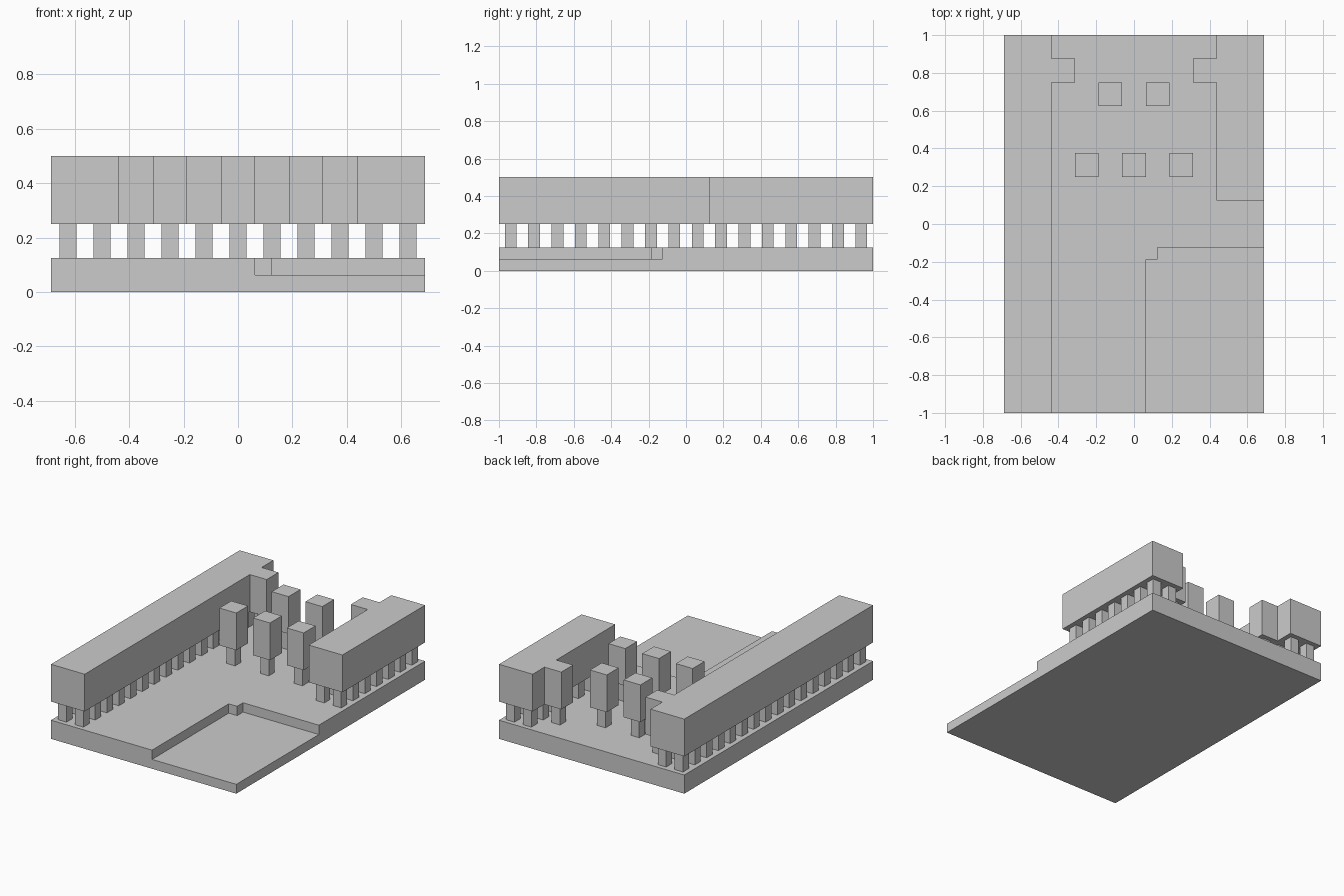
import bpy
import bmesh

cube = bpy.data.objects.get("Cube")
if cube:
    bpy.data.objects.remove(cube, do_unlink=True)

U = 0.125                       # one grid cell
COLS, ROWS = 11, 16
X0, Y0 = -COLS * U / 2, -ROWS * U / 2
FLOOR, SUNK, SOFFIT, TOP = U, U / 2, 2 * U, 4 * U

stone = bpy.data.materials.new("grey stone")
stone.use_nodes = True
stone.diffuse_color = (0.6, 0.6, 0.6, 1)
bsdf = next(n for n in stone.node_tree.nodes if n.type == 'BSDF_PRINCIPLED')
bsdf.inputs["Base Color"].default_value = (0.6, 0.6, 0.6, 1)


def finish(name, bm):
    bmesh.ops.recalc_face_normals(bm, faces=bm.faces)
    mesh = bpy.data.meshes.new(name)
    bm.to_mesh(mesh)
    bm.free()
    mesh.materials.append(stone)
    obj = bpy.data.objects.new(name, mesh)
    bpy.context.collection.objects.link(obj)
    return obj


def add_prism(bm, outline, z0, z1):
    """Extrude an outline given in grid cells from z0 up to z1."""
    face = bm.faces.new([bm.verts.new((X0 + c * U, Y0 + r * U, z0)) for c, r in outline])
    new = bmesh.ops.extrude_face_region(bm, geom=[face])["geom"]
    verts = [v for v in new if isinstance(v, bmesh.types.BMVert)]
    bmesh.ops.translate(bm, verts=verts, vec=(0, 0, z1 - z0))


def prism(name, outline, z0, z1):
    bm = bmesh.new()
    add_prism(bm, outline, z0, z1)
    return finish(name, bm)


def square(c, r, inset=0.0):
    a, b = inset, 1 - inset
    return [(c + a, r + a), (c + b, r + a), (c + b, r + b), (c + a, r + b)]


def pillars(name, cells):
    """One slim square pillar in the middle of each cell."""
    bm = bmesh.new()
    for c, r in cells:
        add_prism(bm, square(c, r, 0.25), FLOOR, SOFFIT)
    return finish(name, bm)


# Base slab, with a raised floor that leaves a sunken court at the front
prism("base_slab", [(0, 0), (COLS, 0), (COLS, ROWS), (0, ROWS)], 0, SUNK)
prism("raised_floor", [(0, 0), (6, 0), (6, 6.5), (6.5, 6.5), (6.5, 7),
                       (COLS, 7), (COLS, ROWS), (0, ROWS)], SUNK, FLOOR)

# Long side blocks, each with a small spur near the back
prism("right_block", [(0, 0), (2, 0), (2, 14), (3, 14), (3, 15),
                      (2, 15), (2, ROWS), (0, ROWS)], SOFFIT, TOP)
prism("left_block", [(9, 9), (COLS, 9), (COLS, ROWS), (9, ROWS),
                     (9, 15), (8, 15), (8, 14), (9, 14)], SOFFIT, TOP)
pillars("right_pillars", [(c, r) for c in (0, 1) for r in range(ROWS)] + [(2, 14)])
pillars("left_pillars", [(c, r) for c in (9, 10) for r in range(9, ROWS)] + [(8, 14)])

# Free-standing blocks in two staggered rows
free_cells = [(4, 13), (6, 13), (3, 10), (5, 10), (7, 10)]
for i, (c, r) in enumerate(free_cells, 1):
    prism(f"free_block_{i}", square(c, r), SOFFIT, TOP)
pillars("free_pillars", free_cells)
